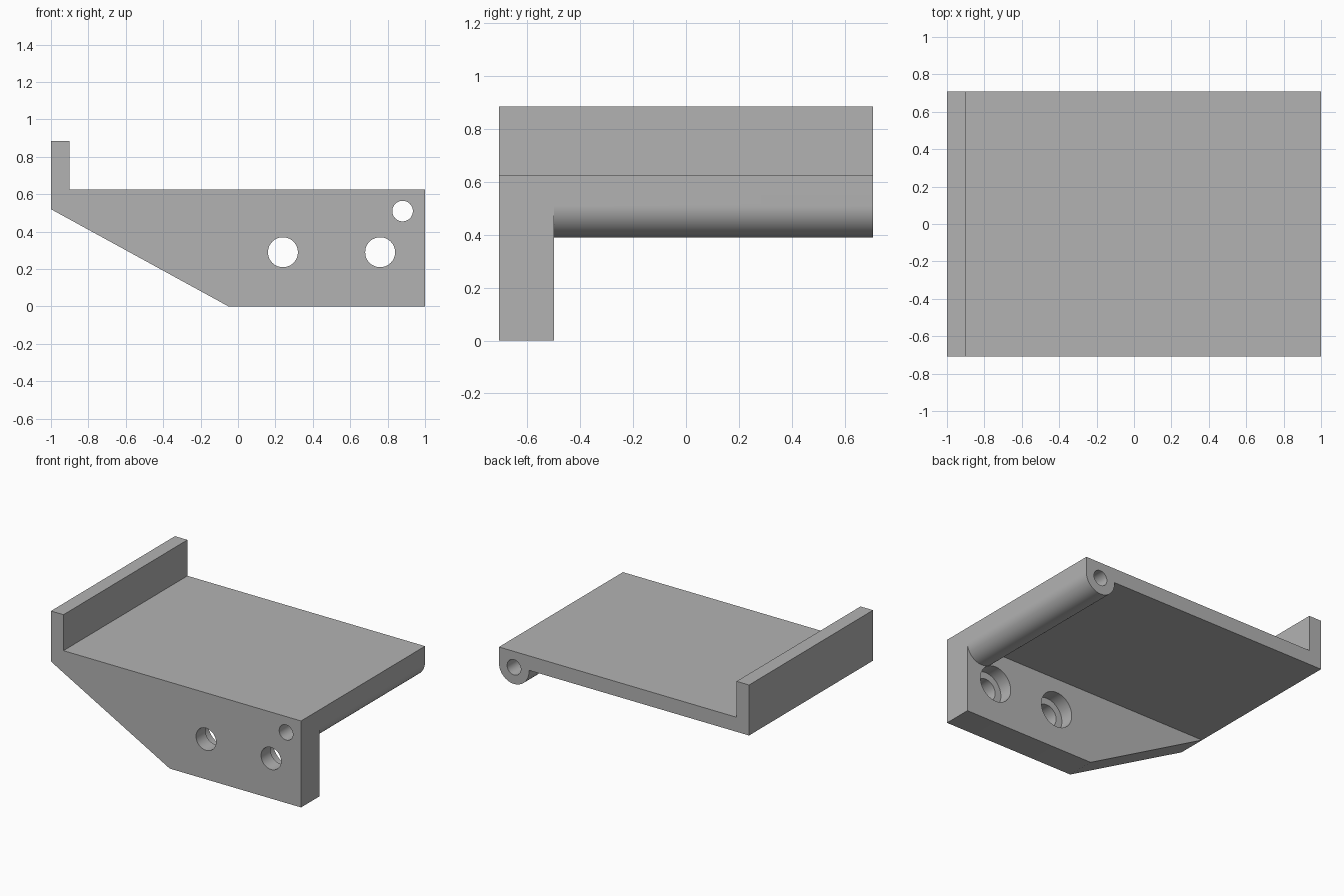
import bpy
import bmesh
from math import sin, cos, pi, radians

cube = bpy.data.objects.get("Cube")
if cube:
    bpy.data.objects.remove(cube, do_unlink=True)

grey = bpy.data.materials.new("plain grey")
grey.use_nodes = True
colour = (0.45, 0.45, 0.45, 1)
grey.diffuse_color = colour
grey.node_tree.nodes["Principled BSDF"].inputs["Base Color"].default_value = colour

HALF = 0.708          # half depth
INNER = -0.5          # inner face of the mounting flange
TOP, UNDER, LIP = 0.625, 0.52, 0.885
PIN = (0.88, 0.51)    # hinge axis
PIN_R = 0.12


def arc(centre, radius, start, end, steps):
    """Points on an arc in the XZ plane."""
    angles = [start + (end - start) * i / steps for i in range(steps + 1)]
    return [(centre[0] + radius * cos(a), centre[1] + radius * sin(a)) for a in angles]


def extrude(name, profile, y0, y1):
    """Solid made by sweeping an XZ profile along Y."""
    bm = bmesh.new()
    face = bm.faces.new([bm.verts.new((x, y0, z)) for x, z in profile])
    swept = bmesh.ops.extrude_face_region(bm, geom=[face])["geom"]
    verts = [v for v in swept if isinstance(v, bmesh.types.BMVert)]
    bmesh.ops.translate(bm, verts=verts, vec=(0, y1 - y0, 0))
    bmesh.ops.recalc_face_normals(bm, faces=bm.faces)
    mesh = bpy.data.meshes.new(name)
    bm.to_mesh(mesh)
    bm.free()
    mesh.materials.append(grey)
    obj = bpy.data.objects.new(name, mesh)
    bpy.context.collection.objects.link(obj)
    return obj


def combine(target, other, operation):
    """Apply a boolean and discard the helper."""
    mod = target.modifiers.new("boolean", "BOOLEAN")
    mod.operation, mod.object, mod.solver = operation, other, "EXACT"
    bpy.ops.object.select_all(action="DESELECT")
    bpy.context.view_layer.objects.active = target
    target.select_set(True)
    bpy.ops.object.modifier_apply(modifier=mod.name)
    bpy.data.objects.remove(other, do_unlink=True)


def drill(target, centre, radius, y0, y1):
    combine(target, extrude("drill", arc(centre, radius, 0, 2 * pi, 48)[:-1], y0, y1), "DIFFERENCE")


# Tray with raised lip and rounded hinge barrel
upper = [(1, TOP), (-0.9, TOP), (-0.9, LIP), (-1, LIP), (-1, UNDER)]
barrel = arc(PIN, PIN_R, pi, 2 * pi, 32)
bracket = extrude("bracket", upper + [(PIN[0] - PIN_R, UNDER)] + barrel, -HALF, HALF)

# Tapered mounting flange along the front
flange = extrude("flange", upper + [(-0.05, 0), (1, 0)], -HALF, INNER)
combine(bracket, flange, "UNION")

# Hinge bore and two counterbored bolt holes
drill(bracket, PIN, 0.055, -1, 1)
for x in (0.24, 0.76):
    drill(bracket, (x, 0.29), 0.08, -1, INNER + 0.02)
    drill(bracket, (x, 0.29), 0.129, INNER - 0.1, INNER + 0.01)

bpy.ops.object.shade_smooth_by_angle(angle=radians(30))
